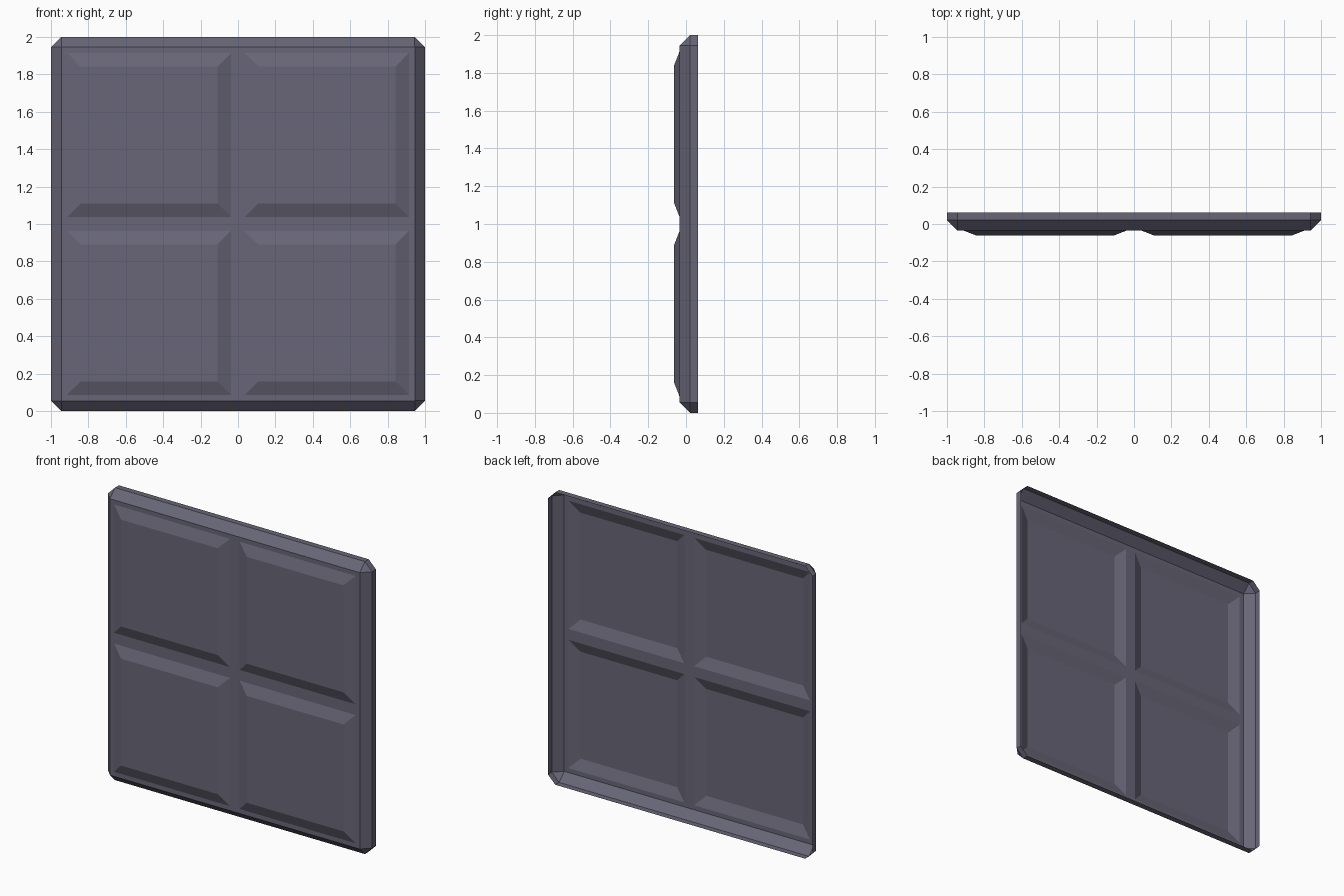
import bpy, bmesh

if "Cube" in bpy.data.objects:
    bpy.data.objects.remove(bpy.data.objects["Cube"])

EDGE = 0.945                      # front sheet half size, rim chamfer reaches 1.0
CUTS = [-EDGE, -0.914, -0.037, 0.037, 0.914, EDGE]
FRONT, SHOULDER, BACK, RAISED = -0.034, 0.021, 0.0625, -0.0625
SLOPE = 0.073                     # width of the sloped border of each raised panel

mat = bpy.data.materials.new("slate_grey")
mat.diffuse_color = (0.138, 0.133, 0.184, 1)
mat.use_nodes = True
mat.node_tree.nodes["Principled BSDF"].inputs["Base Color"].default_value = mat.diffuse_color

bm = bmesh.new()
cache = {}


def vert(x, y, z):
    """Shared vertex; z is measured from the panel centre."""
    key = (round(x, 4), round(y, 4), round(z, 4))
    if key not in cache:
        cache[key] = bm.verts.new((x, y, z + 1))
    return cache[key]


def face(points):
    unique = list(dict.fromkeys(vert(*p) for p in points))
    return bm.faces.new(unique)


def square(x0, x1, z0, z1, y):
    return [(x0, y, z0), (x1, y, z0), (x1, y, z1), (x0, y, z1)]


# front sheet: flat frame and cross bars, with four raised bevelled panels
for i in range(5):
    for j in range(5):
        x0, x1, z0, z1 = CUTS[i], CUTS[i + 1], CUTS[j], CUTS[j + 1]
        low = square(x0, x1, z0, z1, FRONT)
        if i in (1, 3) and j in (1, 3):
            high = square(x0 + SLOPE, x1 - SLOPE, z0 + SLOPE, z1 - SLOPE, RAISED)
            face(high)
            for k in range(4):
                n = (k + 1) % 4
                face([low[k], low[n], high[n], high[k]])
        else:
            face(low)


# rim: chamfered edges, cut corners and short side walls, open at the back
def ring(r, y):
    pts = []
    for turn in range(4):
        for t in CUTS:
            x, z = t, -r
            for _ in range(turn):
                x, z = -z, x
            pts.append((x, y, z))
    return pts


rings = [ring(EDGE, FRONT), ring(1.0, SHOULDER), ring(1.0, BACK)]
for a, b in zip(rings, rings[1:]):
    for k in range(len(a)):
        n = (k + 1) % len(a)
        face([a[n], a[k], b[k], b[n]])

mesh = bpy.data.meshes.new("wall_panel")
bm.to_mesh(mesh)
bm.free()
mesh.materials.append(mat)
panel = bpy.data.objects.new("wall_panel", mesh)
bpy.context.collection.objects.link(panel)
